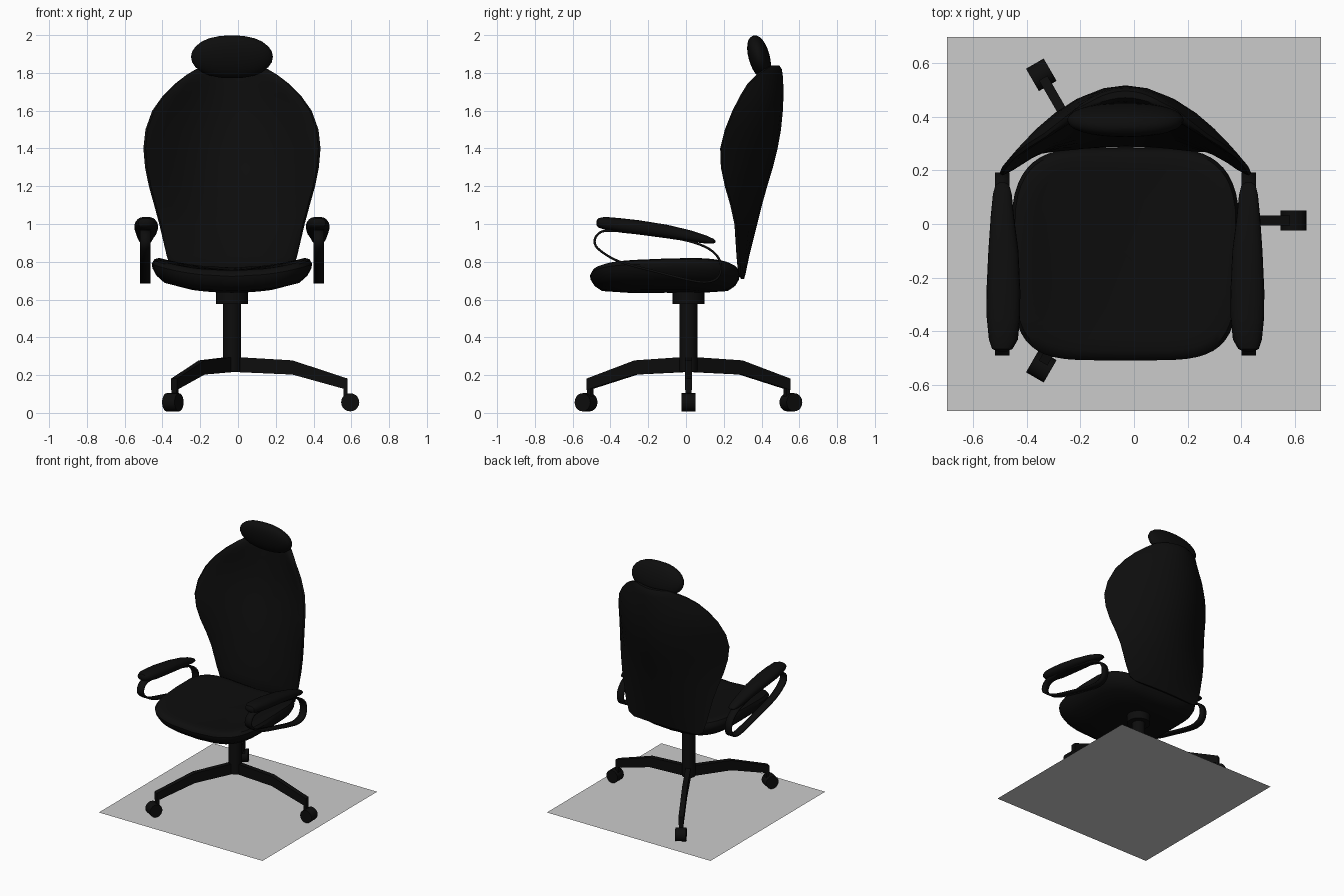
import bpy, bmesh, math
from mathutils import Vector, Matrix

if "Cube" in bpy.data.objects:
    bpy.data.objects.remove(bpy.data.objects["Cube"])

CX, CY = -0.032, 0.013          # chair axis
black = bpy.data.materials.new("black")
black.diffuse_color = (0.004, 0.004, 0.004, 1)
black.use_nodes = True
black.node_tree.nodes["Principled BSDF"].inputs["Base Color"].default_value = black.diffuse_color


def make(name, bm, loc=(CX, 0, 0), smooth=True, mat=black):
    bmesh.ops.remove_doubles(bm, verts=bm.verts, dist=1e-5)
    bmesh.ops.recalc_face_normals(bm, faces=bm.faces)
    me = bpy.data.meshes.new(name)
    bm.to_mesh(me)
    bm.free()
    ob = bpy.data.objects.new(name, me)
    bpy.context.collection.objects.link(ob)
    ob.location = loc
    if mat:
        me.materials.append(mat)
    if smooth:
        bpy.ops.object.select_all(action='DESELECT')
        ob.select_set(True)
        bpy.context.view_layer.objects.active = ob
        bpy.ops.object.shade_smooth_by_angle(angle=math.radians(40))
    return ob


def loft(rings):
    """Skin a list of equally long closed rings and cap both ends."""
    bm = bmesh.new()
    vs = [[bm.verts.new(p) for p in r] for r in rings]
    n = len(vs[0])
    for a, b in zip(vs, vs[1:]):
        for i in range(n):
            j = (i + 1) % n
            bm.faces.new((a[i], a[j], b[j], b[i]))
    bm.faces.new(vs[0])
    bm.faces.new(vs[-1])
    return bm


def spow(v, p):
    return math.copysign(abs(v) ** p, v)


def oval(n, p):
    return [(spow(math.cos(2 * math.pi * i / n), p), spow(math.sin(2 * math.pi * i / n), p))
            for i in range(n)]


def cylinder(name, r, z0, z1):
    circ = oval(24, 1)
    return make(name, loft([[(r * c, r * s, z) for c, s in circ] for z in (z0, z1)]), (CX, CY, 0))


def mirrored(ob):
    ob.modifiers.new("mirror", 'MIRROR')


# floor mat under the chair
bm = bmesh.new()
bmesh.ops.create_grid(bm, x_segments=1, y_segments=1, size=0.696)
make("floor_mat", bm, (0, 0, 0), False, None)

# three-legged base with castors
leg_profile = [(0, .217), (.32, .203), (.612, .122), (.612, .182), (.32, .278), (0, .297)]
for k in range(3):
    turn = Matrix.Rotation(k * 2 * math.pi / 3, 4, 'Z')
    bm = loft([[(r, y, z) for r, z in leg_profile] for y in (-.018, .018)])
    bm.transform(turn)
    make(f"leg_{k + 1}", bm, (CX, CY, 0), False)
    bm = bmesh.new()
    bmesh.ops.create_cube(bm, size=1, matrix=turn @ Matrix.Translation((.601, 0, .1))
                          @ Matrix.Diagonal((.022, .03, .09, 1)))
    make(f"castor_stem_{k + 1}", bm, (CX, CY, 0), False)
    bm = loft([[(.626 + .048 * c, y, .056 + .048 * s) for c, s in oval(20, 1)]
               for y in (-.038, .038)])
    bm.transform(turn)
    make(f"castor_wheel_{k + 1}", bm, (CX, CY, 0))

# gas column and seat mount
cylinder("column", .047, .22, .62)
cylinder("seat_mount", .084, .577, .68)

# dished seat cushion: (outline scale, height)
levels = [(.03, .636), (.5, .636), (.84, .645), (.94, .672), (.99, .705), (1, .73),
          (.97, .757), (.91, .77), (.8, .768), (.5, .762), (.03, .76)]
rings = []
for s, z in levels:
    ring = []
    for c, d in oval(48, .42):
        x, y = .425 * s * c, -.112 + .396 * s * d
        x *= 1 - .1 * max(0, y / .28) ** 2 - .06 * max(0, -y / .5) ** 3
        ring.append((x, y, z + .06 * (x / .42) ** 2 + .03 * min(0, y) * max(0, z - .7) / .06))
    rings.append(ring)
make("seat", loft(rings))

# wrap-around backrest: (z, half width, y at middle of back, y at side edge, thickness)
rows = [(.71, .27, .308, .295, .012), (.735, .315, .315, .29, .03), (.83, .345, .335, .284, .045),
        (1.0, .385, .377, .268, .055), (1.1, .412, .402, .245, .06), (1.2, .44, .43, .215, .065),
        (1.3, .46, .46, .193, .07), (1.4, .469, .485, .188, .07), (1.5, .458, .503, .213, .07),
        (1.6, .422, .513, .255, .07), (1.68, .365, .516, .298, .07), (1.74, .305, .515, .335, .065),
        (1.79, .24, .512, .385, .06), (1.82, .19, .507, .425, .05), (1.838, .13, .495, .455, .025)]
N = 14
rings = []
for z, hw, ym, ye, t in rows:
    us = [math.sin(math.pi / 2 * (2 * i / N - 1)) for i in range(N + 1)]
    back = [(u * hw, ym - (ym - ye) * u * u, z) for u in us]
    front = [(u * hw, ym - (ym - ye) * u * u - t * math.sqrt(1 - u ** 4), z)
             for u in us[-2:0:-1]]
    rings.append(back + front)
make("backrest", loft(rings))

# head cushion, leaning forward at the top
rings = []
for i in range(13):
    a = math.pi * (i / 12 - .5) * .985
    r = math.cos(a) ** .85
    rings.append([(.217 * r * c, .056 * r * s, .116 * math.sin(a)) for c, s in oval(28, .9)])
bm = loft(rings)
bm.transform(Matrix.Rotation(.27, 4, 'X'))
make("headrest", bm, (CX, .387, 1.885))

# armrest pads: (y, middle z, half width, half height)
pad = [(-.475, 1.005, .015, .01), (-.465, 1.006, .038, .024), (-.43, 1.004, .054, .034),
       (-.35, .993, .062, .038), (-.25, .982, .063, .038), (-.1, .96, .056, .036),
       (.03, .935, .043, .03), (.11, .917, .035, .021), (.145, .909, .026, .013),
       (.155, .907, .01, .005)]
rings = [[(.459 + hw * c - .005 + .004 * (hw < .05), y, z + ht * s) for c, s in oval(20, .85)]
         for y, z, hw, ht in pad]
mirrored(make("armrest_pad", loft(rings)))

# looped armrest bands, a closed smooth ribbon in the side plane
path = [(-.40, .965), (-.462, .95), (-.484, .905), (-.455, .86), (-.35, .8), (-.15, .745),
        (0, .707), (.1, .692), (.165, .712), (.186, .77), (.165, .83), (.1, .88),
        (-.02, .918), (-.22, .95)]
pts = []
for i in range(len(path)):
    p0, p1, p2, p3 = (Vector(path[(i + k) % len(path)]) for k in (-1, 0, 1, 2))
    for t in (0, .25, .5, .75):
        pts.append(.5 * (2 * p1 + (p2 - p0) * t + (2 * p0 - 5 * p1 + 4 * p2 - p3) * t * t
                         + (3 * p1 - p0 - 3 * p2 + p3) * t ** 3))
bm = bmesh.new()
cols = [[bm.verts.new((x, p.x, p.y)) for x in (.432, .486)] for p in pts]
for a, b in zip(cols, cols[1:] + cols[:1]):
    bm.faces.new((a[0], a[1], b[1], b[0]))
band = make("armrest_band", bm)
solid = band.modifiers.new("thickness", 'SOLIDIFY')
solid.thickness = .012
solid.offset = 0
mirrored(band)
